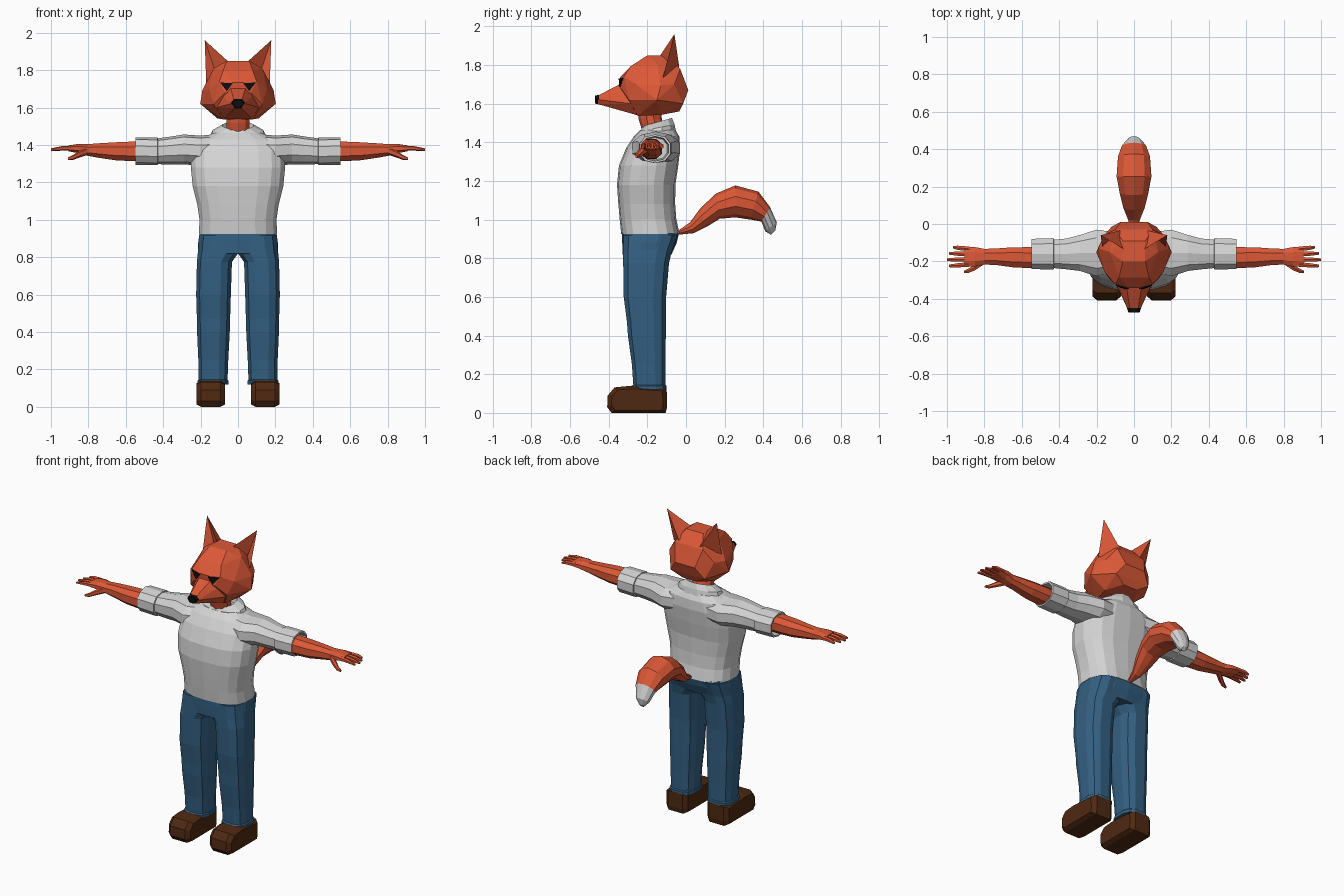
import bpy, bmesh, math
from mathutils import Vector
from mathutils.bvhtree import BVHTree


def material(name, rgb):
    m = bpy.data.materials.new(name)
    m.diffuse_color = (*rgb, 1)
    return m


ORANGE = material("fox orange", (0.72, 0.098, 0.038))
WHITE = material("off white", (0.66, 0.66, 0.66))
BLUE = material("denim blue", (0.034, 0.118, 0.225))
BROWN = material("shoe brown", (0.078, 0.022, 0.006))
BLACK = material("black", (0.004, 0.004, 0.004))
SIDES = (("left", 1), ("right", -1))


def finish(name, bm, *mats):
    bmesh.ops.recalc_face_normals(bm, faces=bm.faces)
    me = bpy.data.meshes.new(name)
    bm.to_mesh(me)
    bm.free()
    for m in mats:
        me.materials.append(m)
    ob = bpy.data.objects.new(name, me)
    bpy.context.collection.objects.link(ob)
    return ob


def ring(c, u, v, n=12, power=2.0):
    """Superellipse of points round c with half-axes u and v."""
    c, u, v = Vector(c), Vector(u), Vector(v)
    out = []
    for i in range(n):
        a = 2 * math.pi * (i + 0.5) / n
        f = lambda t: math.copysign(abs(t) ** (2 / power), t)
        out.append(c + u * f(math.cos(a)) + v * f(math.sin(a)))
    return out


def loft(name, rings, *mats, s=1, caps=True, second_from=None):
    """Skin between rings; faces from ring second_from on use the second material."""
    bm = bmesh.new()
    rows = [[bm.verts.new((p.x * s, p.y, p.z)) for p in r] for r in rings]
    n = len(rows[0])
    for k, (a, b) in enumerate(zip(rows, rows[1:])):
        for i in range(n):
            f = bm.faces.new((a[i], a[(i + 1) % n], b[(i + 1) % n], b[i]))
            f.material_index = int(second_from is not None and k >= second_from)
    if caps:
        bm.faces.new(rows[0])
        bm.faces.new(rows[-1]).material_index = int(second_from is not None)
    return finish(name, bm, *mats)


def hull(name, pts, mat, mirror=True):
    bm = bmesh.new()
    for x, y, z in pts:
        bm.verts.new((x, y, z))
        if mirror and x:
            bm.verts.new((-x, y, z))
    bmesh.ops.convex_hull(bm, input=bm.verts[:])
    bmesh.ops.delete(bm, geom=[v for v in bm.verts if not v.link_faces], context='VERTS')
    return finish(name, bm, mat)


def level(z, x0, x1, y0, y1, n=14, power=2.6):
    """Horizontal ring from its extents."""
    return ring(((x0 + x1) / 2, (y0 + y1) / 2, z), ((x1 - x0) / 2, 0, 0),
                (0, (y1 - y0) / 2, 0), n, power)


def across(x, y, z, ry, rz, n=10, power=2.3):
    """Ring facing along the arm."""
    return ring((x, y, z), (0, ry, 0), (0, 0, rz), n, power)


# Shirt body
loft("shirt", [level(z, -w, w, f, b, 18) for z, w, f, b in (
    (0.925, 0.212, -0.335, -0.033), (1.0, 0.208, -0.343, -0.05), (1.08, 0.22, -0.35, -0.056),
    (1.18, 0.245, -0.357, -0.055), (1.28, 0.255, -0.347, -0.04), (1.37, 0.25, -0.31, -0.03),
    (1.43, 0.21, -0.27, -0.035), (1.465, 0.13, -0.235, -0.055))], WHITE)

# Collar, higher at the back
collar = []
for z, rx, ry, tilt in ((1.445, 0.155, 0.10, 0.1), (1.475, 0.14, 0.092, 0.2),
                        (1.505, 0.085, 0.078, 0.28), (1.45, 0.07, 0.065, 0.2)):
    r = ring((0, -0.148, z), (rx, 0, 0), (0, ry, 0), 12)
    for p in r:
        p.z += tilt * (p.y + 0.148)
    collar.append(r)
loft("collar", collar, WHITE, caps=False)

# Neck
loft("neck", [ring((0, y, z), (0.066, 0, 0), (0, 0.06, 0), 10)
              for y, z in ((-0.155, 1.42), (-0.185, 1.52), (-0.19, 1.58))], ORANGE)

# Trouser seat
loft("trouser_seat", [level(z, -w, w, f, b, 18, 2.8) for z, w, f, b in (
    (0.82, 0.215, -0.328, -0.075), (0.88, 0.215, -0.33, -0.048),
    (0.93, 0.208, -0.33, -0.036))], BLUE)

for side, s in SIDES:
    # Trouser leg with hem
    loft(side + "_trouser_leg", [level(z, a, b, f, k, 12, 2.8) for z, a, b, f, k in (
        (0.92, -0.02, 0.208, -0.328, -0.04), (0.83, -0.01, 0.217, -0.328, -0.072),
        (0.775, 0.03, 0.222, -0.328, -0.085), (0.60, 0.036, 0.226, -0.325, -0.10),
        (0.47, 0.04, 0.222, -0.308, -0.102), (0.40, 0.042, 0.221, -0.303, -0.102),
        (0.25, 0.05, 0.214, -0.282, -0.105), (0.145, 0.054, 0.212, -0.275, -0.105),
        (0.14, 0.05, 0.218, -0.285, -0.098), (0.12, 0.05, 0.218, -0.285, -0.098))], BLUE, s=s)

    # Shoe
    outline = ((-0.385, 0), (-0.408, 0.03), (-0.405, 0.09), (-0.37, 0.132),
               (-0.29, 0.14), (-0.10, 0.125), (-0.098, 0.03), (-0.105, 0))
    shoe = []
    for y, z in outline:
        for d in (-1, 1):
            shoe.append((s * (0.146 + d * 0.052), y, z))
            shoe.append((s * (0.146 + d * 0.077), -0.25 + (y + 0.25) * 0.86,
                         0.065 + (z - 0.065) * 0.8))
    hull(side + "_shoe", shoe, BROWN, mirror=False)

    # Sleeve and turned cuff, hollow at the end
    loft(side + "_sleeve", [across(*r) for r in (
        (0.10, -0.15, 1.375, 0.11, 0.085), (0.20, -0.155, 1.37, 0.13, 0.08),
        (0.29, -0.155, 1.376, 0.10, 0.08), (0.36, -0.16, 1.37, 0.086, 0.075),
        (0.44, -0.16, 1.366, 0.078, 0.068))], WHITE, s=s)
    loft(side + "_cuff", [across(*r) for r in (
        (0.425, -0.16, 1.366, 0.07, 0.06), (0.43, -0.16, 1.366, 0.088, 0.074),
        (0.548, -0.16, 1.367, 0.084, 0.074), (0.548, -0.16, 1.367, 0.072, 0.064),
        (0.45, -0.16, 1.367, 0.065, 0.058))], WHITE, s=s)

    # Forearm and palm
    loft(side + "_forearm", [across(*r, 8) for r in (
        (0.45, -0.18, 1.366, 0.058, 0.056), (0.56, -0.18, 1.366, 0.06, 0.056),
        (0.65, -0.178, 1.366, 0.057, 0.052), (0.74, -0.175, 1.37, 0.047, 0.042),
        (0.80, -0.175, 1.373, 0.045, 0.034), (0.85, -0.175, 1.381, 0.055, 0.027),
        (0.905, -0.175, 1.382, 0.057, 0.017))], ORANGE, s=s)

    # Fingers
    for i, (y0, y1, tip) in enumerate(((-0.133, -0.124, 0.968), (-0.161, -0.157, 0.99),
                                       (-0.189, -0.191, 1.0), (-0.216, -0.224, 0.99))):
        loft(f"{side}_finger_{i + 1}", [across(x, y0 + (y1 - y0) * t, z, w, h, 6) for x, t, z, w, h in (
            (0.88, 0, 1.383, 0.014, 0.014), (0.94, 0.6, 1.382, 0.013, 0.012),
            (tip, 1, 1.375, 0.008, 0.007))], ORANGE, s=s)
    # Thumb
    loft(side + "_thumb", [across(*r, 6) for r in (
        (0.80, -0.195, 1.37, 0.022, 0.022), (0.85, -0.232, 1.35, 0.018, 0.018),
        (0.885, -0.25, 1.332, 0.013, 0.013), (0.91, -0.256, 1.326, 0.007, 0.007))], ORANGE, s=s)

# Faceted head
head = hull("head", [
    (0.06, -0.20, 1.85), (0.06, -0.09, 1.85), (0.13, -0.15, 1.81), (0.08, -0.285, 1.795),
    (0.10, -0.03, 1.78), (0.19, -0.13, 1.695), (0.202, -0.15, 1.62), (0.155, -0.26, 1.70),
    (0.10, -0.322, 1.74), (0.03, -0.342, 1.735), (0.07, -0.338, 1.68), (0.13, -0.295, 1.62),
    (0.07, 0.012, 1.67), (0.12, -0.015, 1.60), (0.05, -0.035, 1.56), (0.11, -0.13, 1.542),
    (0.08, -0.25, 1.537), (0.16, -0.06, 1.70)], ORANGE)

# Muzzle and nose
hull("muzzle", [(0.022, -0.456, 1.642), (0.034, -0.456, 1.622), (0.018, -0.456, 1.598),
                (0.04, -0.335, 1.705), (0.078, -0.325, 1.66), (0.115, -0.28, 1.60),
                (0.075, -0.25, 1.54)], ORANGE)
hull("nose", [(x, y, z) for y, k in ((-0.45, 1), (-0.472, 0.8)) for x, z in (
    (0.022 * k, 1.622 + 0.024 * k), (0.038 * k, 1.626), (0.018 * k, 1.622 - 0.026 * k))], BLACK)

# Eyes laid on the face
bm = bmesh.new()
bm.from_mesh(head.data)
tree = BVHTree.FromBMesh(bm)
bm.free()
for side, s in SIDES:
    eye = []
    for x, z in ((0.028, 1.73), (0.096, 1.734), (0.06, 1.688)):
        hit = tree.ray_cast(Vector((s * x, -1, z)), Vector((0, 1, 0)))[0]
        eye += [(hit.x, hit.y - 0.007, z), (hit.x, hit.y + 0.002, z)]
    hull(side + "_eye", eye, BLACK, mirror=False)

    # Ear, open at the front
    bm = bmesh.new()
    inner, outer, back, tip, pit = [bm.verts.new((s * x, y, z)) for x, y, z in (
        (0.045, -0.14, 1.84), (0.17, -0.12, 1.735), (0.075, -0.035, 1.79),
        (0.178, -0.06, 1.96), (0.12, -0.07, 1.79))]
    for f in ((inner, back, tip), (back, outer, tip), (inner, pit, tip),
              (pit, outer, tip), (inner, back, pit), (back, outer, pit)):
        bm.faces.new(f)
    finish(side + "_ear", bm, ORANGE)

# Tail: rings between upper and lower curve points, pale at the tip
tail = []
for y0, z0, y1, z1, w in ((-0.045, 0.94, -0.04, 0.922, 0.012), (0.02, 0.985, 0.04, 0.93, 0.035),
                          (0.075, 1.06, 0.11, 0.965, 0.06), (0.155, 1.135, 0.175, 1.005, 0.08),
                          (0.255, 1.177, 0.255, 1.012, 0.098), (0.375, 1.145, 0.335, 1.0, 0.09),
                          (0.435, 1.065, 0.39, 0.99, 0.068), (0.47, 0.985, 0.41, 0.94, 0.042),
                          (0.462, 0.945, 0.44, 0.922, 0.016)):
    up, low = Vector((0, y0, z0)), Vector((0, y1, z1))
    tail.append(ring((up + low) / 2, (w, 0, 0), (up - low) / 2, 10))
loft("tail", tail, ORANGE, WHITE, second_from=6)
